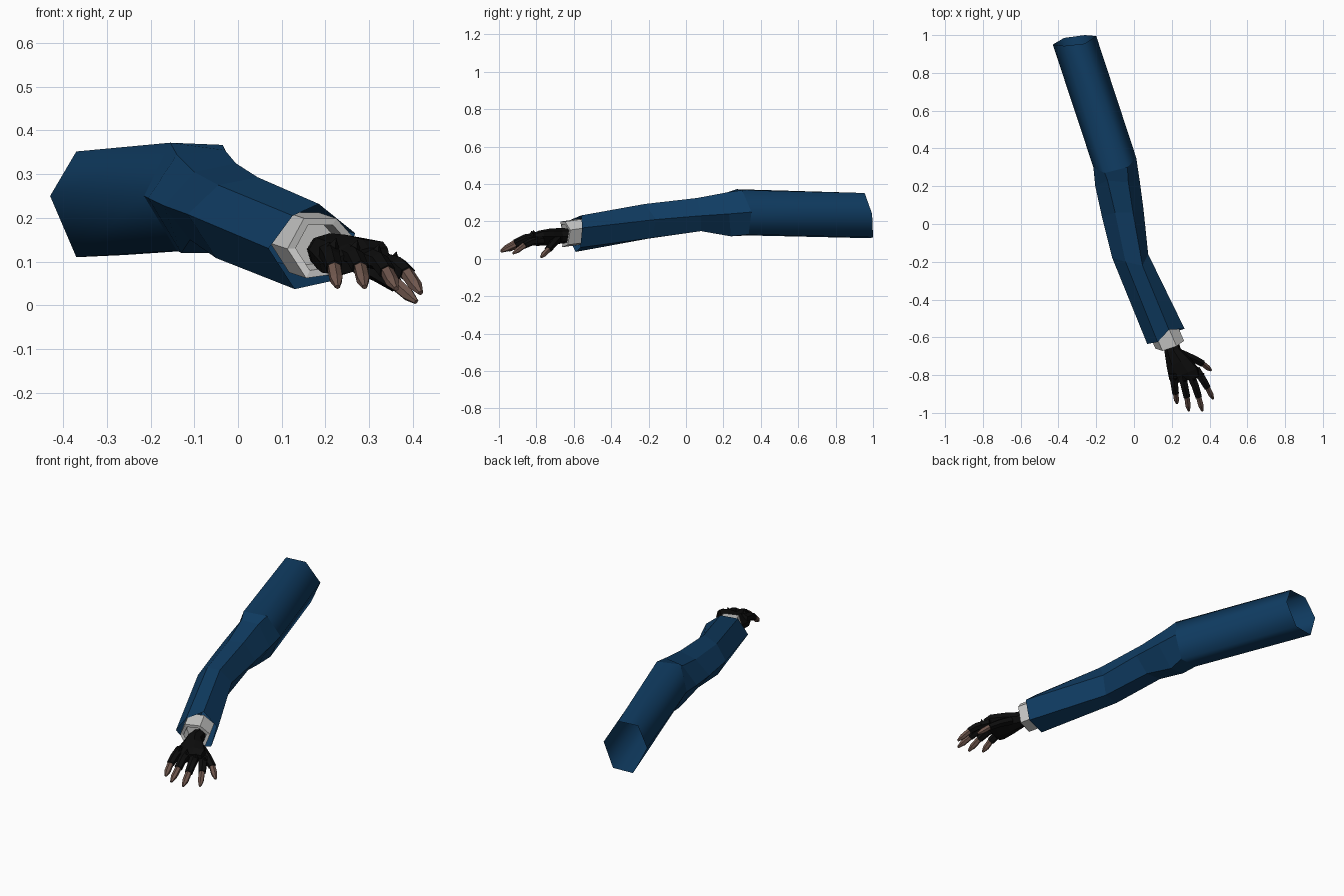
import bpy, math
from mathutils import Vector

if "Cube" in bpy.data.objects:
    bpy.data.objects.remove(bpy.data.objects["Cube"])


def material(name, rgb):
    m = bpy.data.materials.new(name)
    m.diffuse_color = (*rgb, 1)
    m.use_nodes = True
    m.node_tree.nodes["Principled BSDF"].inputs["Base Color"].default_value = m.diffuse_color
    return m


BLUE = material("sleeve blue", (0.005, 0.046, 0.125))
WHITE = material("cuff white", (0.60, 0.60, 0.59))
BLACK = material("glove black", (0.004, 0.004, 0.004))
SKIN = material("skin brown", (0.16, 0.095, 0.075))


def loft(name, rings, mats, caps=(False, False), smooth=False, rule=lambda seg: 0):
    """Skin a list of equal-sized rings; rule picks the material per segment."""
    n = len(rings[0])
    verts = [tuple(p) for r in rings for p in r]
    faces, idx = [], []
    for s in range(len(rings) - 1):
        for i in range(n):
            j = (i + 1) % n
            faces.append((s * n + i, s * n + j, (s + 1) * n + j, (s + 1) * n + i))
            idx.append(rule(s))
    if caps[0]:
        faces.append(tuple(reversed(range(n))))
        idx.append(rule(0))
    if caps[1]:
        faces.append(tuple(range((len(rings) - 1) * n, len(rings) * n)))
        idx.append(rule(len(rings) - 2))
    me = bpy.data.meshes.new(name)
    me.from_pydata(verts, [], faces)
    for m in mats:
        me.materials.append(m)
    for p, k in zip(me.polygons, idx):
        p.material_index = k
        p.use_smooth = smooth
    ob = bpy.data.objects.new(name, me)
    bpy.context.collection.objects.link(ob)
    return ob


def tube(name, stations, mats, sides=6, roll=0, rule=lambda seg: 0):
    """Closed tube along (x, y, z, half width, half height) stations."""
    pts = [Vector(s[:3]) for s in stations]
    rings = []
    for k, s in enumerate(stations):
        t = (pts[min(k + 1, len(pts) - 1)] - pts[max(k - 1, 0)]).normalized()
        side = t.cross(Vector((0, 0, 1))).normalized()
        up = side.cross(t)
        c, d = math.cos(roll), math.sin(roll)
        a, b = side * c - up * d, up * c + side * d
        ring = []
        for i in range(sides):
            ang = -2 * math.pi * (i + 0.5) / sides
            ring.append(pts[k] + a * math.cos(ang) * s[3] + b * math.sin(ang) * s[4])
        rings.append(list(reversed(ring)))
    return loft(name, rings, mats, (True, True), rule=rule)


# Sleeve rings run left, upper left, upper right, right, lower right, lower left
shoulder = [(-.43, .95, .25), (-.37, .943, .352), (-.26, .955, .352),
            (-.20, .995, .24), (-.26, 1.0, .115), (-.37, .985, .11)]
elbow = [(-.215, .30, .25), (-.155, .27, .372), (-.035, .30, .367),
         (.012, .35, .25), (-.04, .335, .13), (-.14, .33, .125)]
below_elbow = [(-.205, .20, .245), (-.14, .23, .345), (-.03, .22, .355),
               (.03, .23, .24), (-.05, .24, .12), (-.13, .24, .12)]
forearm = [(-.17, .04, .228), (-.10, .06, .305), (-.005, .06, .325),
           (.05, .08, .23), (-.02, .08, .148), (-.11, .08, .15)]
mid_forearm = [(-.115, -.18, .208), (-.045, -.20, .275), (.045, -.22, .293),
               (.075, -.16, .21), (.04, -.18, .112), (-.05, -.20, .108)]
sleeve_end = [(.07, -.635, .13), (.125, -.625, .205), (.185, -.56, .232),
              (.268, -.555, .165), (.235, -.565, .06), (.13, -.59, .037)]
loft("upper_sleeve", [shoulder, elbow], [BLUE], smooth=True)
loft("lower_sleeve", [elbow, below_elbow, forearm, mid_forearm, sleeve_end], [BLUE])

# Cuff: hexagonal band with a thick rim that folds inward
outer = [(.11, -.652, .13), (.148, -.665, .20), (.222, -.64, .20),
         (.262, -.612, .155), (.235, -.625, .075), (.153, -.655, .063)]
axis = Vector((.03, -.07, -.01))
center = sum((Vector(p) for p in outer), Vector()) / 6


def cuff_ring(scale, shift):
    return [center + (Vector(p) - center) * scale + axis * shift for p in outer]


loft("cuff", [cuff_ring(1.0, -1.2), cuff_ring(1.0, 0.1), cuff_ring(.76, 0.1),
              cuff_ring(.70, -.6)], [WHITE], (False, True))

# Gloved palm
tube("palm", [(.195, -.61, .125, .038, .036), (.204, -.67, .123, .044, .042),
              (.232, -.73, .117, .068, .042), (.262, -.79, .110, .088, .036),
              (.274, -.825, .102, .082, .024)], [BLACK], sides=8, roll=.28)

# Fingers: black glove up to the last joint, then bare tips
fingers = {
    "little_finger": [(.208, -.79, .122), (.214, -.85, .108), (.220, -.895, .086), (.228, -.95, .042)],
    "ring_finger": [(.252, -.79, .118), (.268, -.86, .110), (.280, -.915, .085), (.290, -.990, .042)],
    "middle_finger": [(.297, -.79, .110), (.325, -.86, .100), (.342, -.915, .075), (.362, -.990, .038)],
    "index_finger": [(.328, -.77, .098), (.368, -.83, .090), (.388, -.865, .072), (.418, -.925, .028)],
    "thumb": [(.255, -.69, .105), (.318, -.715, .075), (.362, -.738, .048), (.408, -.775, .008)],
}
for name, (a, b, c, d) in fingers.items():
    mid = tuple((Vector(c) * .4 + Vector(d) * .6))
    tube(name, [(*a, .026, .024), (*b, .022, .021), (*c, .020, .019),
                (*c, .016, .016), (*mid, .016, .015), (*d, .006, .006)],
         [BLACK, SKIN], rule=lambda s: 1 if s > 2 else 0)

# Pointed knuckle studs across the back of the hand
for i, (x, y, z) in enumerate([(.214, -.815, .138), (.263, -.825, .134),
                               (.312, -.82, .124), (.352, -.80, .107)]):
    bpy.ops.mesh.primitive_cone_add(vertices=4, radius1=.022, radius2=0, depth=.034,
                                    location=(x + .006, y, z), rotation=(.15, .25, .3))
    stud = bpy.context.object
    stud.name = f"knuckle_stud_{i + 1}"
    stud.data.materials.append(BLACK)
